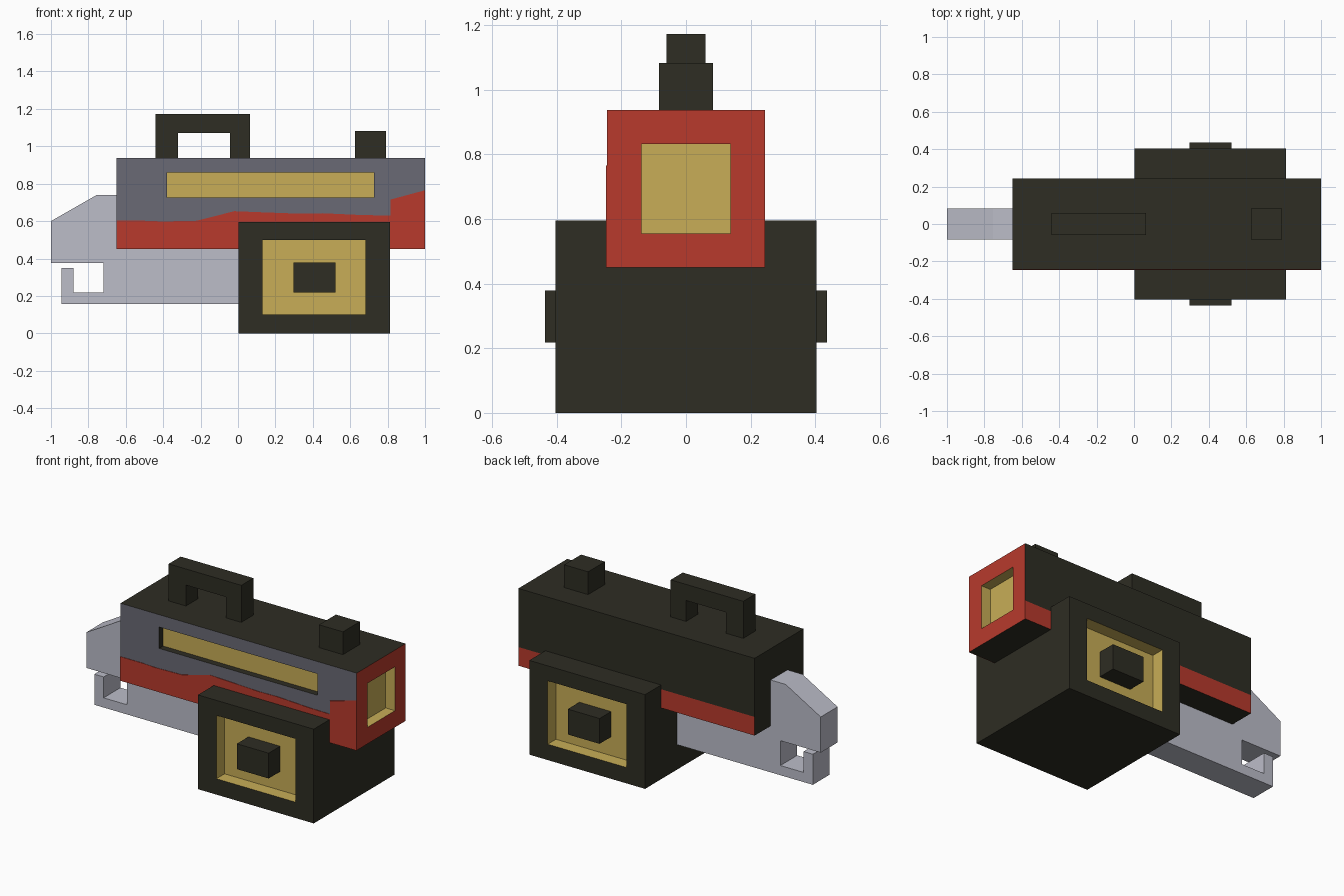
import bpy, bmesh
from mathutils import Vector

if "Cube" in bpy.data.objects:
    bpy.data.objects.remove(bpy.data.objects["Cube"])


def material(name, rgb):
    m = bpy.data.materials.new(name)
    lin = [((c / 255 + 0.055) / 1.055) ** 2.4 for c in rgb]
    m.diffuse_color = (*lin, 1)
    m.use_nodes = True
    m.node_tree.nodes["Principled BSDF"].inputs["Base Color"].default_value = m.diffuse_color
    return m


DARK, RED, SLATE, YELLOW, GREY = range(5)
MATS = [material("dark_olive", (46, 45, 35)), material("red", (184, 58, 44)),
        material("slate_grey", (106, 106, 117)), material("brass_yellow", (200, 174, 87)),
        material("light_grey", (188, 189, 201))]


def finish(name, bm):
    bmesh.ops.recalc_face_normals(bm, faces=bm.faces)
    mesh = bpy.data.meshes.new(name)
    bm.to_mesh(mesh)
    bm.free()
    for m in MATS:
        mesh.materials.append(m)
    ob = bpy.data.objects.new(name, mesh)
    bpy.context.collection.objects.link(ob)
    return ob


def box_bm(lo, hi, mat=DARK):
    bm = bmesh.new()
    bmesh.ops.create_cube(bm, size=1)
    for v in bm.verts:
        v.co = [lo[i] if v.co[i] < 0 else hi[i] for i in range(3)]
    for f in bm.faces:
        f.material_index = mat
    bm.normal_update()
    return bm


def side(bm, normal):
    """The box face that points along normal."""
    return max(bm.faces, key=lambda f: f.normal.dot(Vector(normal)))


def recess(bm, face, axis, lo, hi, floor, wall_mat, floor_mat):
    """Sink a rectangular pocket (lo..hi on the other two axes) into a face."""
    u, w = [i for i in range(3) if i != axis]
    c = face.calc_center_median()
    for depth in (c[axis], floor):
        ring = bmesh.ops.inset_individual(bm, faces=[face], thickness=0.002)["faces"]
        mid = face.calc_center_median()
        for v in face.verts:
            v.co[u] = lo[0] if v.co[u] < mid[u] else hi[0]
            v.co[w] = lo[1] if v.co[w] < mid[w] else hi[1]
            v.co[axis] = depth
    for f in ring:
        f.material_index = wall_mat
    face.material_index = floor_mat


def extrude_profile(name, pts, y0, y1, mat):
    """Extrude an x-z outline from y0 to y1."""
    bm = bmesh.new()
    f = bm.faces.new([bm.verts.new((x, y0, z)) for x, z in pts])
    new = bmesh.ops.extrude_face_region(bm, geom=[f])["geom"]
    for v in new:
        if isinstance(v, bmesh.types.BMVert):
            v.co.y = y1
    for f in bm.faces:
        f.material_index = mat
    return finish(name, bm)


# Main body: slate front with slot, red end with window, red band on the back
H = 0.244
bm = box_bm((-0.65, -H, 0.45), (1.0, H, 0.938))
front, end = side(bm, (0, -1, 0)), side(bm, (1, 0, 0))
front.material_index, end.material_index = SLATE, RED
recess(bm, front, 1, (-0.38, 0.725), (0.728, 0.86), -H + 0.04, DARK, YELLOW)
recess(bm, end, 0, (-0.138, 0.555), (0.138, 0.832), 0.935, YELLOW, YELLOW)
# inset rings inherit the colour of the face they came from
for f in bm.faces:
    c = f.calc_center_median()
    if abs(c.x - 1.0) < 1e-4:
        f.material_index = RED
    elif abs(c.y + H) < 1e-4:
        f.material_index = SLATE
bmesh.ops.bisect_plane(bm, geom=bm.verts[:] + bm.edges[:] + bm.faces[:],
                       plane_co=(0, 0, 0.568), plane_no=(0, 0, 1))
for f in bm.faces:
    c = f.calc_center_median()
    if abs(c.y - H) < 1e-4 and c.z < 0.568:
        f.material_index = RED
finish("body", bm)

# Wavy red lower panel on the front
extrude_profile("front_red_panel", [
    (-0.65, 0.45), (1.0, 0.45), (1.0, 0.765), (0.815, 0.715), (0.815, 0.63),
    (0.67, 0.632), (0.45, 0.642), (0.32, 0.64), (0.13, 0.647), (-0.02, 0.653),
    (-0.22, 0.602), (-0.4, 0.598), (-0.5, 0.602), (-0.65, 0.602)], -H - 0.003, -H + 0.002, RED)

# Lower housing with a pocket on both broad sides, each with a square knob
bm = box_bm((0.003, -0.404, 0), (0.812, 0.404, 0.595))
faces = {s: side(bm, (0, s, 0)) for s in (-1, 1)}
for s, f in faces.items():
    recess(bm, f, 1, (0.132, 0.1), (0.683, 0.5), s * 0.322, YELLOW, YELLOW)
finish("lower_housing", bm)
for s, label in ((-1, "front"), (1, "back")):
    ys = sorted((s * 0.32, s * 0.437))
    finish(label + "_knob", box_bm((0.298, ys[0], 0.218), (0.52, ys[1], 0.378)))

# Carry handle and rear block on top
extrude_profile("carry_handle", [
    (-0.442, 0.936), (-0.442, 1.172), (0.065, 1.172), (0.065, 0.936),
    (-0.042, 0.936), (-0.042, 1.07), (-0.322, 1.07), (-0.322, 0.936)], -0.06, 0.06, DARK)
finish("top_block", box_bm((0.625, -0.084, 0.936), (0.792, 0.084, 1.082)))

# Light grey nose plate with hooked lower jaw
extrude_profile("nose_plate", [
    (-1.0, 0.6), (-0.755, 0.74), (-0.64, 0.74), (-0.64, 0.46), (0.01, 0.46),
    (0.01, 0.157), (-0.945, 0.157), (-0.945, 0.35), (-0.88, 0.35), (-0.88, 0.218),
    (-0.718, 0.218), (-0.718, 0.375), (-1.0, 0.375)], -0.084, 0.084, GREY)
